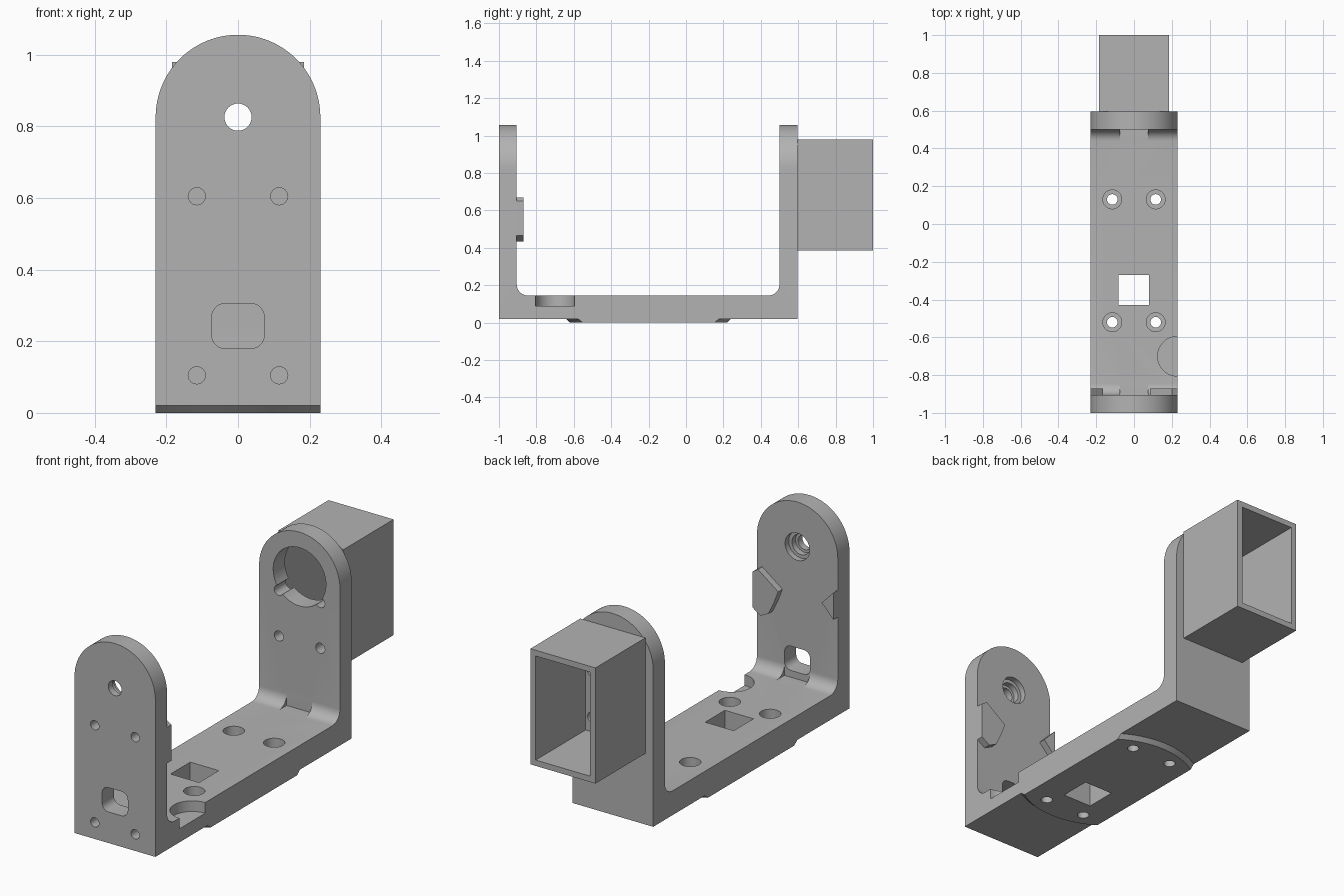
import bpy, bmesh, math
from mathutils import Matrix

cube = bpy.data.objects.get("Cube")
if cube:
    bpy.data.objects.remove(cube, do_unlink=True)

grey = bpy.data.materials.new("plain_grey")
grey.use_nodes = True
COLOUR = (0.45, 0.45, 0.45, 1)
grey.diffuse_color = COLOUR
grey.node_tree.nodes["Principled BSDF"].inputs["Base Color"].default_value = COLOUR

# axis -> placement of a 2D outline point (a, b) at depth d
PLACE = {"x": lambda a, b, d: (d, a, b),
         "y": lambda a, b, d: (a, d, b),
         "z": lambda a, b, d: (a, b, d)}


def prism(name, outline, axis, start, end, scale=1.0):
    """Extrude an outline along an axis; scale resizes the far end about zero."""
    bm = bmesh.new()
    near = [bm.verts.new(PLACE[axis](a, b, start)) for a, b in outline]
    far = [bm.verts.new(PLACE[axis](a * scale, b * scale, end)) for a, b in outline]
    n = len(outline)
    bm.faces.new(near)
    bm.faces.new(far)
    for i in range(n):
        j = (i + 1) % n
        bm.faces.new((near[i], near[j], far[j], far[i]))
    bmesh.ops.recalc_face_normals(bm, faces=bm.faces)
    mesh = bpy.data.meshes.new(name)
    bm.to_mesh(mesh)
    bm.free()
    mesh.materials.append(grey)
    obj = bpy.data.objects.new(name, mesh)
    bpy.context.collection.objects.link(obj)
    return obj


def arc(ca, cb, r, a0, a1, steps):
    return [(ca + r * math.cos(math.radians(a0 + (a1 - a0) * i / steps)),
             cb + r * math.sin(math.radians(a0 + (a1 - a0) * i / steps)))
            for i in range(steps + 1)]


def circle(a, b, r, n=32):
    return arc(a, b, r, 0, 360, n)[:-1]


def rect(a0, a1, b0, b1, r=0):
    if not r:
        return [(a0, b0), (a1, b0), (a1, b1), (a0, b1)]
    return (arc(a1 - r, b1 - r, r, 0, 90, 6) + arc(a0 + r, b1 - r, r, 90, 180, 6) +
            arc(a0 + r, b0 + r, r, 180, 270, 6) + arc(a1 - r, b0 + r, r, 270, 360, 6))


def combine(target, tool, operation="DIFFERENCE"):
    mod = target.modifiers.new(operation.lower(), "BOOLEAN")
    mod.operation, mod.object, mod.solver = operation, tool, "EXACT"
    bpy.context.view_layer.objects.active = target
    bpy.ops.object.modifier_apply(modifier=mod.name)
    bpy.data.objects.remove(tool, do_unlink=True)


W, AXLE, FLOOR = 0.23, 0.826, 0.145
FRONT_IN, REAR_IN, REAR_OUT = -0.905, 0.5, 0.595

# U-shaped bracket with filleted inner corners
f = 0.06
side = ([(-1, 0.02), (REAR_OUT, 0.02), (REAR_OUT, 1.1), (REAR_IN, 1.1)] +
        arc(REAR_IN - f, FLOOR + f, f, 0, -90, 8) +
        arc(FRONT_IN + f, FLOOR + f, f, 270, 180, 8) +
        [(FRONT_IN, 1.1), (-1, 1.1)])
bracket = prism("bracket", side, "x", -0.3, 0.3)

# raised round pad under the floor
pad = prism("pad", circle(0, 0, 0.42, 96), "z", 0, 0.04, 1.1)
pad.data.transform(Matrix.Translation((0, -0.2, 0)))
combine(bracket, pad, "UNION")

# rounded tops on both walls
arch = [(-W, -0.1), (W, -0.1)] + arc(0, AXLE, W, 0, 180, 48)
combine(bracket, prism("arch", arch, "y", -1.2, 0.8), "INTERSECT")

# front wall: stepped axle hole, cable window, blind screw holes
for r, y0, y1 in ((0.038, -1.1, -0.8), (0.052, -0.965, -0.8), (0.07, -0.935, -0.8)):
    combine(bracket, prism("cut", circle(0, AXLE, r), "y", y0, y1))
combine(bracket, prism("cut", rect(-0.073, 0.073, 0.18, 0.305, 0.036), "y", -1.1, -0.8))
for x in (-0.115, 0.115):
    for z in (0.105, 0.605):
        combine(bracket, prism("cut", circle(x, z, 0.024, 24), "y", -1.1, -0.91))

# rear wall: round opening with notches, and screw holes
combine(bracket, prism("cut", circle(0, AXLE, 0.15, 64), "y", 0.4, 0.7))
for x in (-0.118, 0.118):
    for z in (0.725, 0.49):
        combine(bracket, prism("cut", circle(x, z, 0.026, 24), "y", 0.4, 0.7))

# floor: countersunk screw holes, square hole, side scoop
for x in (-0.115, 0.115):
    for y in (-0.52, 0.13):
        combine(bracket, prism("cut", circle(x, y, 0.028, 24), "z", -0.1, 0.3))
        combine(bracket, prism("cut", circle(x, y, 0.05), "z", 0.06, 0.3))
combine(bracket, prism("cut", rect(-0.083, 0.08, -0.43, -0.27), "z", -0.1, 0.3))
combine(bracket, prism("cut", circle(W, -0.7, 0.105, 48), "z", 0.09, 0.3))

# channels through the inner fillets
for y0, y1 in ((FRONT_IN, -0.8), (0.4, REAR_IN)):
    combine(bracket, prism("cut", rect(-0.073, 0.073, y0, y1), "z", FLOOR, 0.24))

# hollow rectangular sleeve behind the rear wall, open at the back
sleeve = prism("rear_sleeve", rect(-0.185, 0.185, 0.385, 0.98), "y", REAR_OUT, 1)
combine(sleeve, prism("cut", rect(-0.155, 0.155, 0.415, 0.95), "y", 0.5, 1.1))

# clips on the inner face of the front wall
clips = {
    "left_clip": [(0.23, 0.465), (0.23, 0.65), (0.2, 0.67), (0.085, 0.585),
                  (0.11, 0.52), (0.14, 0.457), (0.185, 0.435)],
    "right_clip": [(-0.23, 0.525), (-0.23, 0.665), (-0.163, 0.595)],
}
parts = [bracket, sleeve] + [prism(n, o, "y", FRONT_IN - 0.002, -0.87)
                             for n, o in clips.items()]

for obj in parts:
    bpy.ops.object.select_all(action="DESELECT")
    obj.select_set(True)
    bpy.context.view_layer.objects.active = obj
    bpy.ops.object.shade_smooth_by_angle(angle=math.radians(30))
